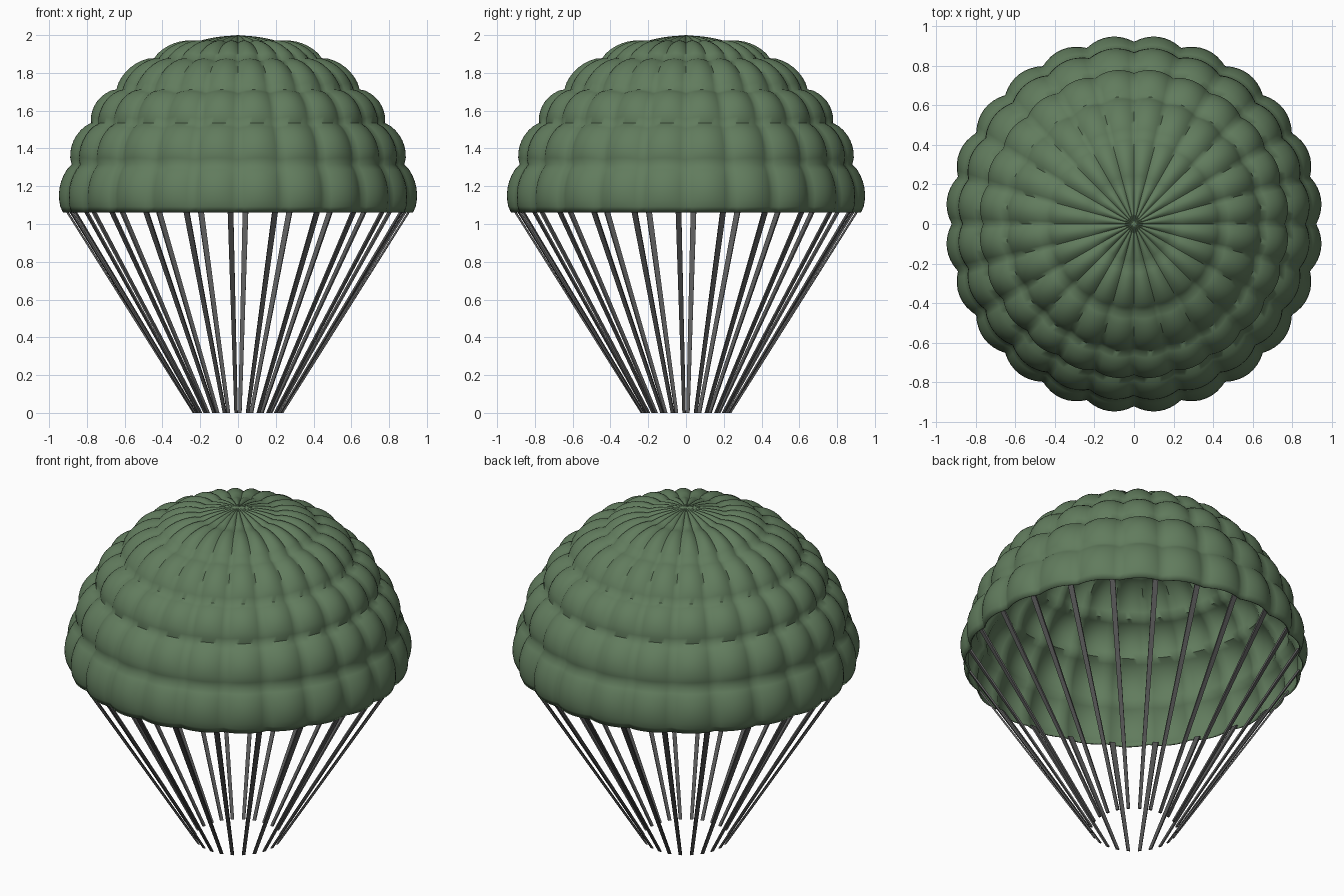
import bpy, bmesh, math
from mathutils import Vector

if "Cube" in bpy.data.objects:
    bpy.data.objects.remove(bpy.data.objects["Cube"])

GORES, COLS, ROWS = 24, 8, 8


def material(name, color):
    m = bpy.data.materials.new(name)
    m.diffuse_color = color
    m.use_nodes = True
    m.node_tree.nodes["Principled BSDF"].inputs["Base Color"].default_value = m.diffuse_color
    return m


def finish(name, bm, mat):
    bmesh.ops.recalc_face_normals(bm, faces=bm.faces[:])
    mesh = bpy.data.meshes.new(name)
    bm.to_mesh(mesh)
    bm.free()
    mesh.materials.append(mat)
    ob = bpy.data.objects.new(name, mesh)
    bpy.context.collection.objects.link(ob)
    return ob


green = material("canopy_green", (0.12, 0.2, 0.11, 1))
dark = material("line_grey", (0.1, 0.1, 0.1, 1))

# Canopy: seam profile (radius, height) of the horizontal creases, and tier bulges
nodes = [(0.91, 1.06), (0.865, 1.31), (0.765, 1.525), (0.635, 1.70),
         (0.44, 1.865), (0.21, 1.957), (0.0, 1.997)]
bulges = [0.03, 0.034, 0.034, 0.034, 0.03, 0.004]

profile = []
for i, bulge in enumerate(bulges):
    (r0, z0), (r1, z1) = nodes[i], nodes[i + 1]
    for j in range(ROWS):
        t = j / ROWS
        s = math.sin(math.pi * t) ** 0.75 if j else 0.0
        r, z = r0 + (r1 - r0) * t, z0 + (z1 - z0) * t
        n = Vector((r, z - 1.06)).normalized()
        profile.append((r, z, n, bulge * s, 0.035 * (r / 0.92) ** 0.6 * (0.65 + 0.35 * s)))

bm = bmesh.new()
rings = []
count = GORES * COLS
for r, z, n, tier, gore in profile:
    ring = []
    for k in range(count):
        a = 2 * math.pi * k / count
        u = (k % COLS) / COLS
        puff = math.sin(math.pi * u) ** 0.85 if k % COLS else 0.0
        d = tier + gore * puff
        rr = r + n.x * d
        ring.append(bm.verts.new((rr * math.cos(a), rr * math.sin(a), z + n.y * d)))
    rings.append(ring)
for lo, hi in zip(rings, rings[1:]):
    for k in range(count):
        m = (k + 1) % count
        bm.faces.new((lo[k], lo[m], hi[m], hi[k]))
apex = bm.verts.new((0, 0, 2.0))
for k in range(count):
    bm.faces.new((rings[-1][k], rings[-1][(k + 1) % count], apex))
canopy = finish("canopy", bm, green)
solid = canopy.modifiers.new("cloth", 'SOLIDIFY')
solid.thickness = 0.008
solid.offset = -1
bpy.context.view_layer.objects.active = canopy
canopy.select_set(True)
bpy.ops.object.shade_smooth_by_angle(angle=math.radians(60))

# Suspension lines: flat tapered straps converging below the rim
bm = bmesh.new()
for k in range(GORES):
    a = math.radians(15 * k - 2.5)
    out = Vector((math.cos(a), math.sin(a), 0))
    side = Vector((-math.sin(a), math.cos(a), 0))
    loops = []
    for r, z, w, t in ((0.235, 0.0, 0.009, 0.005), (0.912, 1.075, 0.015, 0.006)):
        c = out * r + Vector((0, 0, z))
        loops.append([bm.verts.new(c + side * w * sx + out * t * sy)
                      for sx, sy in ((-1, -1), (1, -1), (1, 1), (-1, 1))])
    lo, hi = loops
    for i in range(4):
        j = (i + 1) % 4
        bm.faces.new((lo[i], lo[j], hi[j], hi[i]))
    bm.faces.new(lo[::-1])
    bm.faces.new(hi)
finish("suspension_lines", bm, dark)
